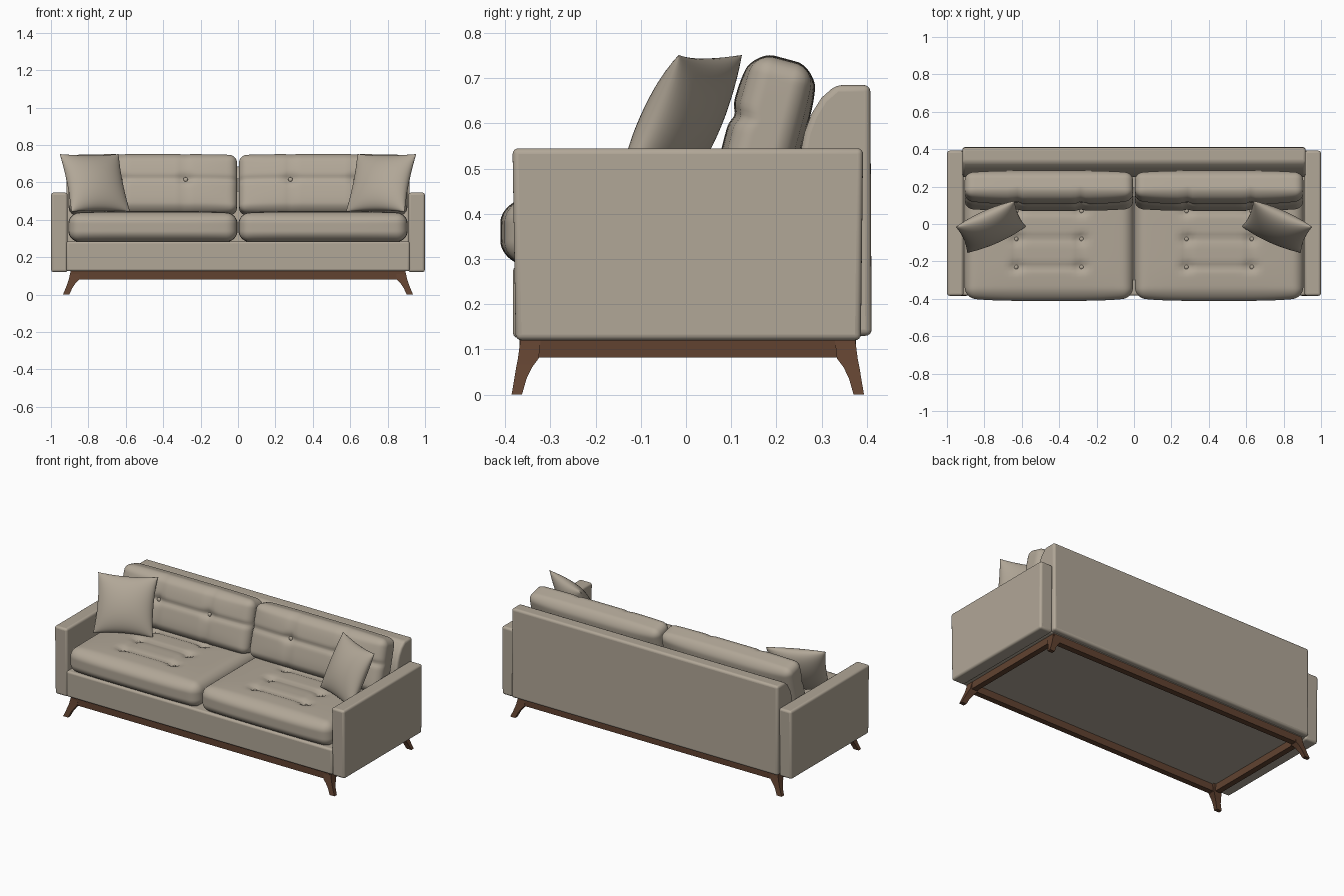
import bpy, bmesh, math
from mathutils import Vector, Matrix

if "Cube" in bpy.data.objects:
    bpy.data.objects.remove(bpy.data.objects["Cube"])


def material(name, rgb):
    m = bpy.data.materials.new(name)
    m.diffuse_color = (*rgb, 1)
    m.use_nodes = True
    m.node_tree.nodes["Principled BSDF"].inputs["Base Color"].default_value = m.diffuse_color
    return m


FABRIC = material("beige_fabric", (0.44, 0.385, 0.31))
WOOD = material("walnut_wood", (0.12, 0.055, 0.03))


def finish(bm, name, mat, bevel=0, segments=4, angle=35):
    bmesh.ops.recalc_face_normals(bm, faces=bm.faces)
    me = bpy.data.meshes.new(name)
    bm.to_mesh(me)
    bm.free()
    me.materials.append(mat)
    ob = bpy.data.objects.new(name, me)
    bpy.context.collection.objects.link(ob)
    if bevel:
        b = ob.modifiers.new("soft_edges", 'BEVEL')
        b.width, b.segments, b.limit_method = bevel, segments, 'ANGLE'
        b.angle_limit = math.radians(40)
    bpy.ops.object.select_all(action='DESELECT')
    ob.select_set(True)
    bpy.context.view_layer.objects.active = ob
    bpy.ops.object.shade_smooth_by_angle(angle=math.radians(angle))
    return ob


def box(name, lo, hi, mat, bevel=0):
    lo, hi = Vector(lo), Vector(hi)
    bm = bmesh.new()
    bmesh.ops.create_cube(bm, size=1)
    for v in bm.verts:
        v.co = (lo + hi) / 2 + v.co * (hi - lo)
    return finish(bm, name, mat, bevel)


def prism(name, profile, x0, x1, mat, bevel=0):
    """Extrude a (y, z) profile along x."""
    bm = bmesh.new()
    f = bm.faces.new([bm.verts.new((x0, y, z)) for y, z in profile])
    r = bmesh.ops.extrude_face_region(bm, geom=[f])
    for v in r['geom']:
        if isinstance(v, bmesh.types.BMVert):
            v.co.x = x1
    return finish(bm, name, mat, bevel)


def seg_dist(p, a, b):
    a, b = Vector(a), Vector(b)
    t = max(0, min(1, (p - a).dot(b - a) / (b - a).length_squared))
    return (p - a - t * (b - a)).length


def cushion(name, half, r, bulge, matrix, buttons, creases, both=False):
    """Rounded box with bulging faces, pulled-in buttons and creases on +z."""
    h = Vector(half)
    bm = bmesh.new()
    bmesh.ops.create_cube(bm, size=2)
    bmesh.ops.subdivide_edges(bm, edges=bm.edges[:], cuts=39, use_grid_fill=True)
    for v in bm.verts:
        p = Vector([math.sin(c * math.pi / 2) * 0.5 * s + c * 0.5 * s for c, s in zip(v.co, h)])
        core = Vector([max(-(s - r), min(s - r, c)) for c, s in zip(p, h)])
        p = core + (p - core).normalized() * r
        q = Vector([c / s for c, s in zip(p, h)])
        dome = [max(0, 1 - c ** 4) for c in q]
        p += Vector((q.x * bulge[0] * dome[1] * dome[2],
                     q.y * bulge[1] * dome[0] * dome[2],
                     q.z * bulge[2] * dome[0] * dome[1]))
        if q.z > 0.3 or (both and q.z < -0.3):
            w = Vector(p.xy)
            dent = sum(0.022 * math.exp(-((w - Vector(b)).length / 0.026) ** 2) for b in buttons)
            dent += max([0.009 * math.exp(-(seg_dist(w, a, b) / 0.016) ** 2) for a, b in creases])
            p.z -= math.copysign(dent, q.z)
        v.co = p
    # covered buttons
    for b in buttons:
        m = Matrix.Translation((b[0], b[1], h.z + bulge[2] - 0.022)) @ Matrix.Diagonal((1, 1, 0.5, 1))
        bmesh.ops.create_uvsphere(bm, u_segments=12, v_segments=8, radius=0.012, matrix=m)
    bm.transform(matrix)
    return finish(bm, name, FABRIC, angle=60)


def throw_pillow(name, side):
    n, half, thick = 24, 0.172, 0.068
    bm = bmesh.new()
    for s in (1, -1):
        g = bmesh.ops.create_grid(bm, x_segments=n, y_segments=n, size=1)
        for v in g['verts']:
            u, w = math.sin(v.co.x * math.pi / 2), math.sin(v.co.y * math.pi / 2)
            e = max(0, (1 - u * u) * (1 - w * w))
            v.co = (half * u * (1 - 0.07 * (1 - w * w)), half * w * (1 - 0.07 * (1 - u * u)),
                    s * thick * e ** 0.5)
    bmesh.ops.remove_doubles(bm, verts=bm.verts, dist=0.0003)
    bm.transform(Matrix.Translation((side * 0.765, -0.015, 0.597))
                 @ Matrix.Rotation(-side * math.radians(24), 4, 'Z')
                 @ Matrix.Rotation(math.radians(90 - 26), 4, 'X'))
    return finish(bm, name, FABRIC, angle=60)


def leg(name, sx, sy):
    """Curved tapered corner leg: (z, outer x, inner x, outer y, inner y)."""
    rings = [(0.125, .895, .845, .37, .325), (0.08, .905, .85, .376, .33), (0.06, .912, .869, .38, .345),
             (0.035, .921, .886, .384, .357), (0, .936, .902, .39, .367)]
    bm = bmesh.new()
    prev = None
    for z, xo, xi, yo, yi in rings:
        ring = [bm.verts.new((sx * x, sy * y + 0.004, z))
                for x, y in ((xo, yo), (xi, yo), (xi, yi), (xo, yi))]
        if prev:
            for i in range(4):
                bm.faces.new((prev[i], prev[(i + 1) % 4], ring[(i + 1) % 4], ring[i]))
        else:
            bm.faces.new(ring)
        prev = ring
    bm.faces.new(prev)
    return finish(bm, name, WOOD)


# upholstered body: deck with front rail, and sloped backrest
box("seat_base", (-0.918, -0.383, 0.125), (0.918, 0.38, 0.285), FABRIC, 0.012)
prism("backrest", [(0.25, 0.13), (0.25, 0.52), (0.262, 0.58), (0.277, 0.62), (0.30, 0.657), (0.332, 0.685),
                   (0.408, 0.685), (0.411, 0.13)], -0.918, 0.918, FABRIC, 0.014)

for side, word in ((-1, "left"), (1, "right")):
    # arm, slightly wider at the top
    arm = prism(word + "_arm", [(-0.377, 0.12), (-0.384, 0.545), (0.392, 0.545), (0.387, 0.12)],
                side * 0.912, side * 0.999, FABRIC, 0.013)
    # seat cushion with six buttons in three rows
    cx, cy = 0.455, -0.075
    xs, ys = (0.28 - cx, 0.63 - cx), (-0.23 - cy, -0.08 - cy, 0.07 - cy)
    if side < 0:
        xs = [-x for x in xs]
    creases = [((xs[0], y), (xs[1], y)) for y in ys]
    creases += [((x, ys[0]), (x, ys[1])) for x in xs]
    cushion(word + "_seat_cushion", (0.448, 0.32, 0.075), 0.055, (0.004, 0.016, 0.012),
            Matrix.Translation((side * cx, cy, 0.36)), [(x, y) for x in xs for y in ys], creases)
    # leaning back cushion, its local +z facing forward
    creases = [((-0.46, 0.015), (0.46, 0.015))] + [((x, -0.2), (x, 0.2)) for x in xs]
    cushion(word + "_back_cushion", (0.448, 0.158, 0.066), 0.04, (0.003, 0.006, 0.02),
            Matrix.Translation((side * cx, 0.178, 0.585)) @ Matrix.Rotation(math.radians(90 - 15), 4, 'X'),
            [(x, 0.015) for x in xs], creases)
    throw_pillow(word + "_throw_pillow", side)
    # wooden side rail and legs
    box(word + "_base_rail", (side * 0.86, -0.35, 0.082), (side * 0.895, 0.35, 0.126), WOOD)
    leg(word + "_front_leg", side, -1)
    leg(word + "_rear_leg", side, 1)

# long wooden rails
box("front_base_rail", (-0.89, -0.368, 0.082), (0.89, -0.333, 0.126), WOOD)
box("rear_base_rail", (-0.89, 0.34, 0.082), (0.89, 0.376, 0.126), WOOD)
